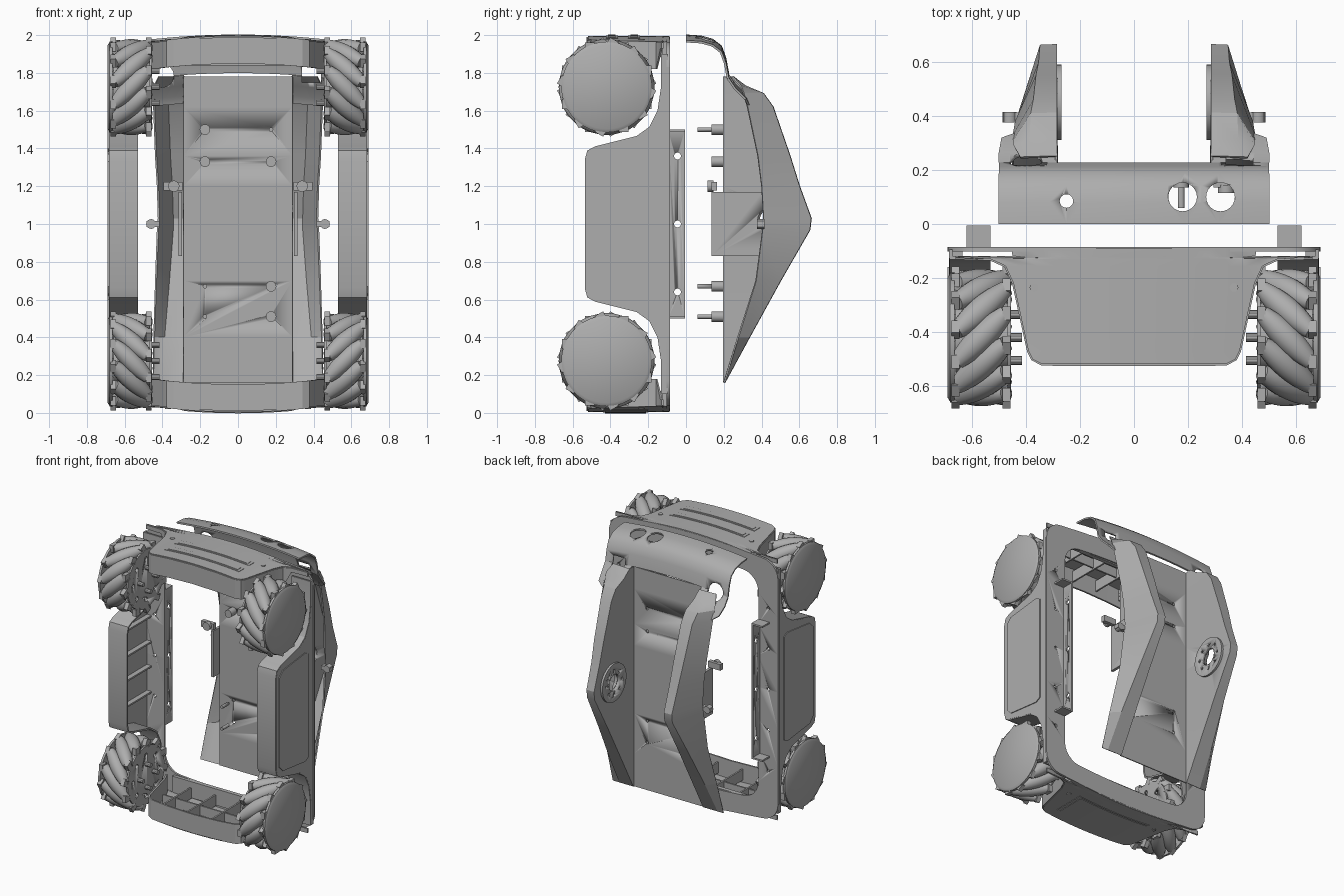
import bpy, bmesh, math
from mathutils import Vector, Matrix

if "Cube" in bpy.data.objects:
    bpy.data.objects.remove(bpy.data.objects["Cube"])

grey = bpy.data.materials.new("grey_plastic")
grey.use_nodes = True
grey.diffuse_color = (0.42, 0.42, 0.42, 1)
grey.node_tree.nodes["Principled BSDF"].inputs["Base Color"].default_value = (0.42, 0.42, 0.42, 1)


def make(name, bm, thick=0, angle=35):
    """Turn a bmesh into a shaded object, optionally thickened."""
    bmesh.ops.recalc_face_normals(bm, faces=bm.faces)
    mesh = bpy.data.meshes.new(name)
    bm.to_mesh(mesh)
    bm.free()
    ob = bpy.data.objects.new(name, mesh)
    bpy.context.collection.objects.link(ob)
    mesh.materials.append(grey)
    bpy.ops.object.select_all(action='DESELECT')
    ob.select_set(True)
    bpy.context.view_layer.objects.active = ob
    if thick:
        mod = ob.modifiers.new("thickness", 'SOLIDIFY')
        mod.thickness, mod.offset = thick, 0
        bpy.ops.object.modifier_apply(modifier=mod.name)
    bpy.ops.object.shade_smooth_by_angle(angle=math.radians(angle))
    return ob


def sheet(name, rows, thick=0.012, angle=25):
    """Skin a grid of points given as rows."""
    bm = bmesh.new()
    grid = [[bm.verts.new(p) for p in row] for row in rows]
    for a, b in zip(grid, grid[1:]):
        for i in range(len(a) - 1):
            bm.faces.new((a[i], a[i + 1], b[i + 1], b[i]))
    return make(name, bm, thick, angle)


def add_prism(bm, pts, a, b):
    """Extrude a (y, z) outline along x from a to b."""
    lo = [bm.verts.new((a, y, z)) for y, z in pts]
    hi = [bm.verts.new((b, y, z)) for y, z in pts]
    bm.faces.new(lo)
    bm.faces.new(hi)
    for i in range(len(pts)):
        j = (i + 1) % len(pts)
        bm.faces.new((lo[i], lo[j], hi[j], hi[i]))


def add_cyl(bm, at, axis, r, depth, r2=None, seg=24):
    turn = Vector((0, 0, 1)).rotation_difference(Vector(axis)).to_matrix().to_4x4()
    bmesh.ops.create_cone(bm, cap_ends=True, segments=seg, radius1=r,
                          radius2=r if r2 is None else r2, depth=depth,
                          matrix=Matrix.Translation(at) @ turn)


def add_box(bm, at, size, turn=Matrix()):
    bmesh.ops.create_cube(bm, size=1, matrix=Matrix.Translation(at) @ turn @ Matrix.Diagonal((*size, 1)))


def cut(ob, fill):
    """Subtract a temporary cutter filled by a callback."""
    bm = bmesh.new()
    fill(bm)
    tool = make("cutter", bm)
    tool.hide_render = True
    mod = ob.modifiers.new("cut", 'BOOLEAN')
    mod.operation, mod.object, mod.solver = 'DIFFERENCE', tool, 'EXACT'
    bpy.context.view_layer.objects.active = ob
    bpy.ops.object.modifier_apply(modifier=mod.name)
    bpy.data.objects.remove(tool)


SIDES = (-1, 1)
X, Y, Z = (1, 0, 0), (0, 1, 0), (0, 0, 1)


# Rounded ring frame with gently bulged ends
def rounded(hx, hz, r):
    arcs = []
    for k, (sx, sz) in enumerate(((1, 1), (-1, 1), (-1, -1), (1, -1))):
        arcs.append([(sx * (hx - r) + r * math.cos(math.pi / 2 * (k + t / 6)),
                      sz * (hz - r) + r * math.sin(math.pi / 2 * (k + t / 6))) for t in range(7)])
    loop = []
    for k, arc in enumerate(arcs):
        (ax, az), (bx, bz) = arc[-1], arcs[(k + 1) % 4][0]
        loop += arc + [(ax + (bx - ax) * t / 6, az + (bz - az) * t / 6) for t in range(1, 6)]
    out = []
    for x, z in loop:
        swell = 0.03 * max(0, 1 - (x / 0.55) ** 2) if abs(z) > hz * 0.9 else 0
        out.append((x, -0.094, 1 + z + math.copysign(swell, z)))
    return out + out[:1]


ring = sheet("ring_frame", [rounded(0.69, 0.96, 0.13), rounded(0.53, 0.82, 0.12)], 0.016)
cut(ring, lambda bm: [add_cyl(bm, (s * 0.61, -0.09, z), Y, 0.012, 0.1, seg=12)
                      for s in SIDES for z in (0.4, 0.7, 1, 1.3, 1.6)])


# End bumpers: curved cap, wrap-around wall and inner ribs
def bulge(x, s):
    return 1 + s * (0.99 - 0.03 * min(1, abs(x) / 0.45) ** 2)


wall = [(0.66, -0.125), (0.53, -0.13), (0.475, -0.155), (0.445, -0.22), (0.39, -0.47), (0.375, -0.5), (0.34, -0.518)]
for s, end in ((1, "top"), (-1, "bottom")):
    cap = [(0.45, -0.088), (0.45, -0.122)] + wall
    sheet(end + "_bumper_cap", [[(x * t / 8, y, bulge(x * t / 8, s)) for t in range(-8, 9)] for x, y in cap])
    front = [(x, -0.52) for x in (0.2, 0, -0.2)]
    path = wall + front + [(-x, y) for x, y in reversed(wall)]
    depth = [0.03 if abs(x) > 0.5 else 0.14 for x, y in path]
    sheet(end + "_bumper_wall", [[(x, y, bulge(x, s)) for x, y in path],
                                 [(x, y, bulge(x, s) - s * d) for (x, y), d in zip(path, depth)]])
    bm = bmesh.new()
    for x in (-0.3, -0.1, 0.1, 0.3):
        add_box(bm, (x, -0.305, 1 + s * 0.925), (0.012, 0.42, 0.08))
    add_box(bm, (0, -0.3, 1 + s * 0.93), (0.8, 0.012, 0.07))
    add_box(bm, (0, -0.11, 1 + s * 0.9), (0.9, 0.03, 0.12))
    make(end + "_bumper_ribs", bm)
    # Slim raised panels following the cap
    panels = ((-0.275, 0.032), (-0.392, 0.032)) if s > 0 else ((-0.32, 0.12),)
    for y, h in panels:
        for k, (w, grow) in enumerate(((0.305, 0), (0.285, -0.012))):
            sheet(end + "_bumper_panel", [[(w * t / 8, yy, bulge(w * t / 8, s) + s * (0.006 + k * 0.003))
                                           for t in range(-8, 9)] for yy in (y - h - grow, y + h + grow)], 0.006)
    bm = bmesh.new()
    for x in SIDES:
        add_cyl(bm, (x * 0.37, -0.235, bulge(0.37, s)), Z, 0.016, 0.02, seg=12)
    make(end + "_bumper_screws", bm)

# Side pods with wheel arches, ribs and mounting rails
half = [(-0.125, 0.1), (-0.127, 0.28), (-0.145, 0.4), (-0.19, 0.49), (-0.26, 0.54), (-0.48, 0.595), (-0.518, 0.615), (-0.53, 0.66)]
pod = half + [(y, 2 - z) for y, z in reversed(half)]
for s in SIDES:
    side = "left" if s > 0 else "right"
    sheet(side + "_pod_shell", [[(s * x, y, z) for y, z in pod] for x in (0.53, 0.67, 0.683)])
    bm = bmesh.new()
    add_prism(bm, pod + [(-0.095, 1.9), (-0.095, 0.1)], s * 0.672, s * 0.684)
    make(side + "_pod_wall", bm)
    bm = bmesh.new()
    low = [(-0.16, 0.62), (-0.2, 0.6), (-0.46, 0.63), (-0.5, 0.67)]
    add_prism(bm, low + [(y, 2 - z) for y, z in reversed(low)], s * 0.682, s * 0.69)
    make(side + "_pod_panel", bm)
    bm = bmesh.new()
    for z in (0.72, 0.91, 1.09, 1.28):
        add_box(bm, (s * 0.655, -0.31, z), (0.04, 0.42, 0.012))
        add_box(bm, (s * 0.61, -0.52, z), (0.13, 0.02, 0.012))
    make(side + "_pod_ribs", bm)
    bm = bmesh.new()
    add_box(bm, (s * 0.536, -0.05, 1), (0.012, 0.09, 1))
    for z in (0.506, 1.494):
        add_box(bm, (s * 0.575, -0.05, z), (0.09, 0.09, 0.012))
    rail = make(side + "_mounting_rail", bm)
    cut(rail, lambda bm: [add_cyl(bm, (s * 0.536, -0.045, z), X, 0.018, 0.06, seg=16) for z in (0.64, 1, 1.36)])

# Rear body: flat centre panel between two peaked ridges
# columns: z, crest y, outer edge y, crest x, outer edge x
stations = [(0.16, 0.205, 0.203, 0.40, 0.45), (0.4, 0.335, 0.275, 0.39, 0.445), (0.7, 0.5, 0.37, 0.365, 0.435),
            (0.97, 0.655, 0.405, 0.345, 0.425), (1.03, 0.662, 0.41, 0.345, 0.42), (1.2, 0.6, 0.4, 0.35, 0.425),
            (1.36, 0.55, 0.38, 0.36, 0.435), (1.62, 0.46, 0.325, 0.37, 0.445), (1.69, 0.41, 0.305, 0.38, 0.445),
            (1.73, 0.315, 0.29, 0.385, 0.445), (1.78, 0.25, 0.245, 0.38, 0.42)]
rows = []
for z, crest, edge, cx, ex in stations:
    right = [(0.285, 0.2), (0.288, crest), (cx, crest - 0.003), (ex, edge)]
    rows.append([(-x, y, z) for x, y in reversed(right)] + [(x, y, z) for x, y in right])
body = sheet("rear_body", rows, 0.01)
cut(body, lambda bm: add_cyl(bm, (0, 0.45, 1.02), X, 0.06, 0.62))
cut(body, lambda bm: [add_cyl(bm, (s * 0.175, 0.2, z), Y, 0.012, 0.1, seg=12)
                      for s in SIDES for z in (0.51, 0.67, 1.33, 1.5)])

# Standoffs behind the centre panel
bm = bmesh.new()
for z in (0.51, 0.67, 1.33, 1.5):
    for s in SIDES:
        add_cyl(bm, (s * 0.175, 0.165, z), Y, 0.028, 0.06, seg=16)
    add_box(bm, (0, 0.192, z), (0.58, 0.012, 0.006))
studs = make("panel_standoffs", bm)
cut(studs, lambda bm: [add_cyl(bm, (s * 0.175, 0.16, z), Y, 0.012, 0.2, seg=12)
                       for s in SIDES for z in (0.51, 0.67, 1.33, 1.5)])

# Pivot discs, inner brackets and side lugs
for s in SIDES:
    side = "left" if s > 0 else "right"
    bm = bmesh.new()
    add_cyl(bm, (s * 0.277, 0.45, 1.02), X, 0.14, 0.016, seg=40)
    disc = make(side + "_pivot_disc", bm)
    cut(disc, lambda bm: [add_cyl(bm, (s * 0.277, 0.45, 1.02), X, 0.06, 0.1)] + [
        add_cyl(bm, (s * 0.277, 0.45 + 0.09 * math.cos(a * math.pi / 4), 1.02 + 0.09 * math.sin(a * math.pi / 4)),
                X, 0.01, 0.01 + 0.04, seg=8) for a in range(8)])
    bm = bmesh.new()
    add_box(bm, (s * 0.306, 0.27, 1), (0.02, 0.27, 0.34))
    bracket = make(side + "_motor_bracket", bm)
    cut(bracket, lambda bm: add_cyl(bm, (s * 0.306, 0.45, 1.02), X, 0.07, 0.1))
    bm = bmesh.new()
    add_box(bm, (s * 0.345, 0.15, 1.2), (0.1, 0.03, 0.045))
    add_cyl(bm, (s * 0.34, 0.13, 1.2), Y, 0.03, 0.03, seg=16)
    add_box(bm, (s * 0.45, 0.395, 1), (0.07, 0.035, 0.03))
    add_cyl(bm, (s * 0.46, 0.395, 1), Y, 0.026, 0.04, seg=16)
    make(side + "_lugs", bm)


# Upper rear cover with two ears, lamp holes and sockets
def cover_row(y, z, a, b):
    return [(a + (b - a) * t / 16, y, z - 0.03 * ((a + (b - a) * t / 16) / 0.5) ** 2) for t in range(17)]


arc = [(0, 1.997), (0.08, 1.992), (0.14, 1.975), (0.185, 1.94), (0.207, 1.88), (0.222, 1.8)]
cover = sheet("upper_cover", [cover_row(y, z, -0.5, 0.5) for y, z in arc], 0.012, 40)
cut(cover, lambda bm: [add_cyl(bm, (x, y, 1.97), Z, r, 0.2) for x, y, r in
                       ((0.18, 0.1, 0.053), (0.32, 0.1, 0.053), (-0.25, 0.085, 0.025))])


def ear_hole(bm):
    add_box(bm, (0.39, 0.25, 1.79), (0.1, 0.3, 0.08))
    add_cyl(bm, (-0.4, 0.25, 1.785), Y, 0.06, 0.3)


cut(cover, ear_hole)
for s in SIDES:
    ear = [(0.222, 1.8, 0.5), (0.26, 1.745, 0.5), (0.315, 1.69, 0.49), (0.332, 1.65, 0.44)]
    piece = sheet(("left" if s > 0 else "right") + "_cover_ear",
                  [cover_row(y, z, s * 0.285, s * xo) for y, z, xo in ear], 0.012, 40)
    cut(piece, ear_hole)

# Wheels with slanted barrel rollers
COUNT = 12
for sx in SIDES:
    for sz in SIDES:
        label = ("top" if sz > 0 else "bottom") + ("_left" if sx > 0 else "_right")
        hub = Vector((0, -0.42, 1 + sz * 0.725))
        at = lambda x: hub + Vector((sx * x, 0, 0))
        bm = bmesh.new()
        add_cyl(bm, at(0.672), (sx, 0, 0), 0.24, 0.016, seg=48)
        add_cyl(bm, at(0.685), (sx, 0, 0), 0.238, 0.01, 0.222, seg=48)
        add_cyl(bm, at(0.56), X, 0.13, 0.2, seg=32)
        make(label + "_wheel_hub", bm)
        bm = bmesh.new()
        add_cyl(bm, at(0.462), X, 0.215, 0.012, seg=48)
        plate = make(label + "_wheel_inner_plate", bm)
        cut(plate, lambda bm: [add_cyl(bm, at(0.462) + Vector((0, 0.15 * math.cos(a), 0.15 * math.sin(a))), X,
                                       0.016, 0.1, seg=12) for a in (k * math.pi / 4 for k in range(8))])
        bm = bmesh.new()
        for k in range(4):
            a = k * math.pi / 2
            add_cyl(bm, at(0.44) + Vector((0, 0.085 * math.cos(a), 0.085 * math.sin(a))), X, 0.016, 0.05, seg=10)
        make(label + "_wheel_bolts", bm)
        rollers, clips = bmesh.new(), bmesh.new()
        for k in range(COUNT):
            a = 2 * math.pi * k / COUNT
            radial = Vector((0, math.cos(a), math.sin(a)))
            tangent = Vector((0, -math.sin(a), math.cos(a)))
            axis = (Vector(X) + sx * sz * tangent).normalized()
            mid = at(0.565) + radial * 0.204
            rings = []
            for j in range(-4, 5):
                off = 0.13 * j / 4
                r = 0.254 - math.hypot(0.204, off * 0.707)
                side = axis.cross(radial)
                rings.append([rollers.verts.new(mid + axis * off + r * (
                    radial * math.cos(b) + side * math.sin(b))) for b in (2 * math.pi * i / 14 for i in range(14))])
            for p, q in zip(rings, rings[1:]):
                for i in range(14):
                    rollers.faces.new((p[i], p[i - 1], q[i - 1], q[i]))
            rollers.faces.new(rings[0])
            rollers.faces.new(rings[-1])
            turn = Matrix.Rotation(a, 4, 'X')
            for x, e in ((0.66, 1), (0.472, -1)):
                foot = at(x) + radial * 0.212 + tangent * (sz * e * 0.09)
                add_box(clips, foot, (0.03, 0.05, 0.05), turn)
        make(label + "_wheel_rollers", rollers)
        make(label + "_wheel_clips", clips)
